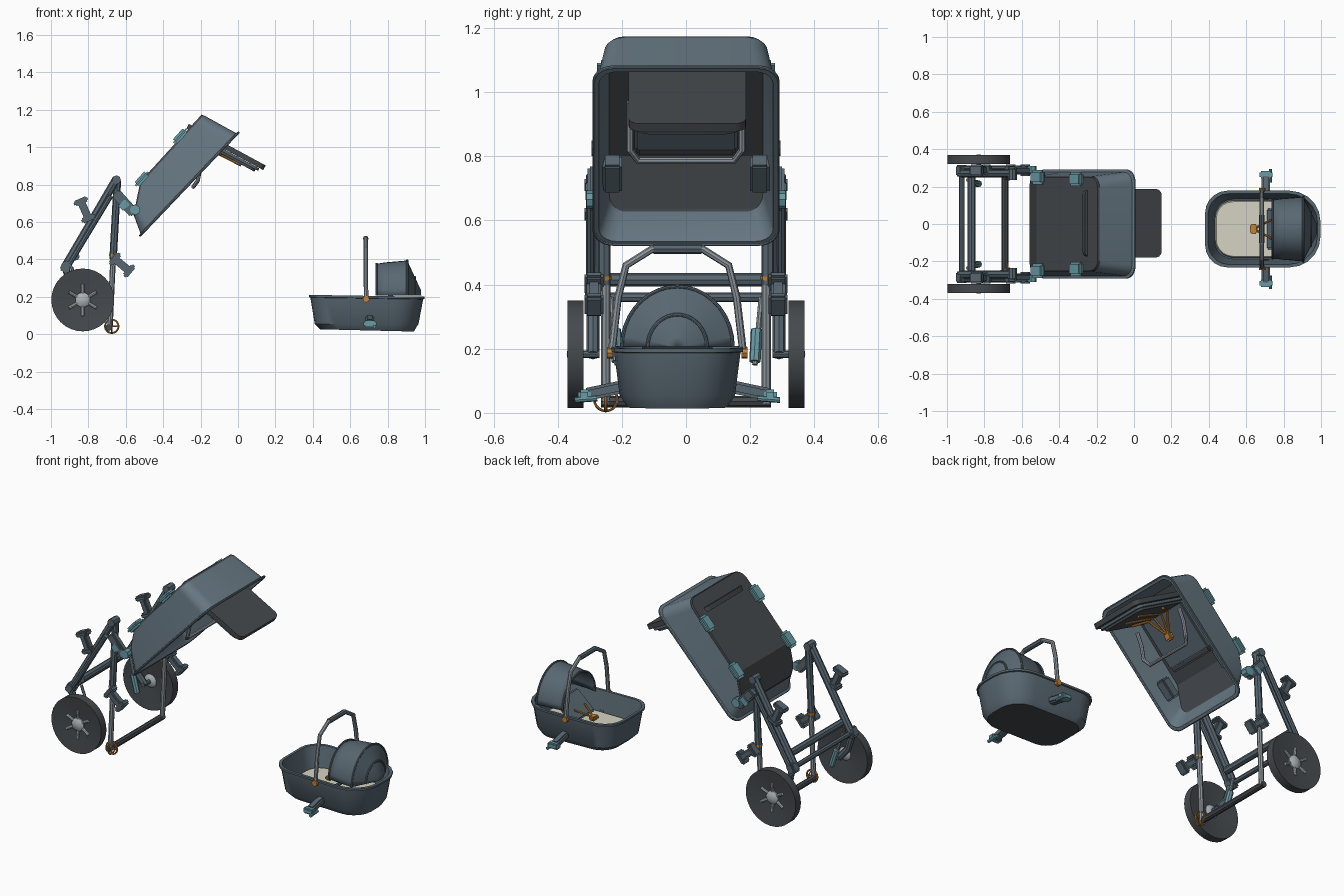
import bpy, bmesh, math
from mathutils import Vector, Matrix

cube = bpy.data.objects.get("Cube")
if cube:
    bpy.data.objects.remove(cube)


def material(name, *rgb):
    lin = [((c / 255 + 0.055) / 1.055) ** 2.4 for c in rgb] + [1]
    m = bpy.data.materials.new(name)
    m.use_nodes = True
    m.diffuse_color = lin
    m.node_tree.nodes["Principled BSDF"].inputs["Base Color"].default_value = lin
    return m


SLATE = material("slate fabric", 102, 119, 130)
FRAME = material("dark slate", 88, 103, 113)
COAL = material("charcoal", 69, 73, 77)
TEAL = material("teal plastic", 105, 155, 165)
ORANGE = material("orange webbing", 194, 130, 55)
CREAM = material("cream lining", 214, 212, 194)
SILVER = material("silver tube", 142, 150, 157)
PALE = material("pale hub metal", 172, 180, 185)
SIDES = (("left", 1), ("right", -1))


def finish(name, bm, *mats):
    bmesh.ops.recalc_face_normals(bm, faces=bm.faces)
    mesh = bpy.data.meshes.new(name)
    bm.to_mesh(mesh)
    bm.free()
    for m in mats:
        mesh.materials.append(m)
    ob = bpy.data.objects.new(name, mesh)
    bpy.context.scene.collection.objects.link(ob)
    return ob


def box(name, centre, size, mat, tilt=0, roll=0, bevel=0.008):
    bm = bmesh.new()
    bmesh.ops.create_cube(bm, size=1)
    bmesh.ops.scale(bm, vec=size, verts=bm.verts)
    bmesh.ops.bevel(bm, geom=bm.edges[:], offset=bevel, segments=2, affect='EDGES')
    rot = Matrix.Rotation(math.radians(tilt), 4, 'Y') @ Matrix.Rotation(math.radians(roll), 4, 'X')
    bm.transform(Matrix.Translation(centre) @ rot)
    return finish(name, bm, mat)


def tube(name, points, radius, mat, cyclic=False):
    curve = bpy.data.curves.new(name, 'CURVE')
    curve.dimensions = '3D'
    curve.bevel_depth = radius
    curve.bevel_resolution = 2
    curve.use_fill_caps = True
    spline = curve.splines.new('POLY')
    spline.points.add(len(points) - 1)
    for p, co in zip(spline.points, points):
        p.co = (*co, 1)
    spline.use_cyclic_u = cyclic
    temp = bpy.data.objects.new(name, curve)
    bm = bmesh.new()
    mesh = bpy.data.meshes.new_from_object(temp)
    bm.from_mesh(mesh)
    bpy.data.objects.remove(temp)
    bpy.data.meshes.remove(mesh)
    for f in bm.faces:
        f.material_index = 0
    return finish(name, bm, mat)


def lathe(name, profile, origin, axis, mat, sweep=2 * math.pi, n=32):
    # profile holds (distance along axis, radius)
    bm = bmesh.new()
    full = sweep > 6
    rows = []
    for i in range(n if full else n + 1):
        c, s = math.cos(sweep * i / n), math.sin(sweep * i / n)
        rows.append([bm.verts.new(Vector(origin) + Vector(
            (a, r * c, r * s) if axis == 'X' else (r * c, a, r * s))) for a, r in profile])
    for i in range(n):
        p, q = rows[i], rows[(i + 1) % len(rows)]
        for j in range(len(profile) - 1):
            bm.faces.new((p[j], p[j + 1], q[j + 1], q[j]))
    bmesh.ops.remove_doubles(bm, verts=bm.verts, dist=0.0001)
    return finish(name, bm, mat)


def half_ring(u0, u1, hw, r0, r1, mids=()):
    pts = []
    for u, r, start in ((u0 + r0, r0, 180), (u1 - r1, r1, 90)):
        for k in range(6):
            a = math.radians(start - 18 * k)
            pts.append((u + r * math.cos(a), hw - r + r * math.sin(a)))
        if start == 180:
            pts += [(m, hw) for m in mids]
    return pts


def tub(name, levels, place, mats, mids=()):
    # loft symmetric rounded rings, closing both ends with cross strips
    bm = bmesh.new()
    rings = []
    for *shape, depth in levels:
        half = half_ring(*shape, mids)
        full = half + [(u, -y) for u, y in reversed(half)]
        rings.append([bm.verts.new(place(u, y, depth(u))) for u, y in full])
    n = len(rings[0])
    for a, b in zip(rings, rings[1:]):
        for i in range(n):
            bm.faces.new((a[i], a[(i + 1) % n], b[(i + 1) % n], b[i]))
    for ring, index in ((rings[0], 1), (rings[-1], 2)):
        for i in range(n // 2 - 1):
            bm.faces.new((ring[i], ring[i + 1], ring[n - 2 - i], ring[n - 1 - i])).material_index = index
    return finish(name, bm, *mats)


# Tilted seat shell, opening forward and down
def seat_point(u, y, d):
    return (-0.52 + 0.69 * u - 0.724 * d, y, 0.524 + 0.724 * u + 0.69 * d)


def seat_depth(u):
    return 0.093 + (u - 0.05) * 0.625 if u < 0.21 else 0.193 + (u - 0.21) * 0.02


tub("seat_shell", [
    (0.05, 0.70, 0.255, 0.06, 0.06, seat_depth),
    (0.01, 0.75, 0.278, 0.06, 0.06, lambda u: 0.012),
    (0, 0.761, 0.288, 0.06, 0.06, lambda u: 0.01),
    (0, 0.761, 0.288, 0.06, 0.06, lambda u: 0),
    (0.015, 0.745, 0.272, 0.055, 0.055, lambda u: 0),
    (0.06, 0.69, 0.24, 0.05, 0.05, lambda u: seat_depth(u) - 0.012),
], seat_point, (SLATE, COAL, COAL), (0.21,))
tub("seat_back_panel", [(0.052, 0.698, 0.253, 0.06, 0.06, seat_depth),
                        (0.055, 0.695, 0.25, 0.06, 0.06, lambda u: seat_depth(u) + 0.01)],
    seat_point, (COAL, COAL, COAL), (0.21,))
rim = half_ring(0, 0.761, 0.286, 0.06, 0.06)
tube("seat_rim", [seat_point(u, y, 0.004) for u, y in rim + [(u, -y) for u, y in reversed(rim)]],
     0.006, SLATE, True)
box("seat_pad", seat_point(0.45, 0, 0.12), (0.3, 0.32, 0.03), FRAME, -46.4)
box("seat_pad_edge", seat_point(0.295, 0, 0.12), (0.035, 0.31, 0.025), COAL, -46.4)


# Footrest plates that slide out of the shell
def footrest_point(u, y, d):
    return (-0.05 + 0.88 * u + 0.475 * d, y + 0.004, 0.992 - 0.475 * u + 0.88 * d)


for name, u0, u1, hw, low, high, mat in (("top", -0.25, 0.217, 0.183, -0.013, 0.015, COAL),
                                         ("middle", -0.24, 0.195, 0.17, -0.03, -0.015, FRAME),
                                         ("lower", -0.2, 0.18, 0.155, -0.043, -0.03, COAL)):
    tub(f"footrest_{name}", [(u0, u1, hw, 0.035, 0.035, lambda u, d=low: d),
                             (u0, u1, hw, 0.035, 0.035, lambda u, d=high: d)],
        footrest_point, (mat, mat, mat))

half = [(-0.17, 0.175, 0.97), (-0.2, 0.175, 0.9), (-0.215, 0.175, 0.82), (-0.24, 0.15, 0.787)]
tube("bumper_bar", half + [(x, -y, z) for x, y, z in reversed(half)], 0.011, SILVER)
box("seat_buckle", (-0.245, 0, 0.9), (0.03, 0.05, 0.045), ORANGE, 28)

for side, s in SIDES:
    # Harness straps fanning out beneath the footrest
    for end, u, y in (("inner", 0.1, 0.05), ("outer", -0.02, 0.13)):
        tube(f"{side}_{end}_seat_strap", [(-0.245, 0, 0.9), footrest_point(-0.1, s * y * 0.6, -0.052),
                                          footrest_point(u, s * y, -0.047)], 0.007, ORANGE)
    box(f"{side}_inner_bracket", (-0.43, s * 0.23, 0.745), (0.12, 0.06, 0.06), FRAME, -46)
    # Clips on the back of the shell
    for end, u, y, d in (("upper", 0.533, 0.24, 0.217), ("lower", 0.225, 0.25, 0.207)):
        box(f"{side}_{end}_clip", seat_point(u, s * y, d), (0.1, 0.075, 0.034), TEAL, -48, bevel=0.012)

    # Folding frame legs
    tube(f"{side}_front_leg", [(-0.65, s * 0.27, 0.83), (-0.925, s * 0.27, 0.36)], 0.022, FRAME)
    tube(f"{side}_outer_leg", [(-0.68, s * 0.298, 0.74), (-0.91, s * 0.298, 0.36)], 0.014, FRAME)
    tube(f"{side}_rear_leg_upper", [(-0.645, s * 0.255, 0.82), (-0.668, s * 0.255, 0.4)], 0.02, FRAME)
    tube(f"{side}_rear_leg_lower", [(-0.668, s * 0.25, 0.4), (-0.685, s * 0.25, 0.03)], 0.015, SILVER)
    tube(f"{side}_leg_ring", [(-0.667, s * 0.254, 0.427), (-0.668, s * 0.254, 0.415)], 0.0215, ORANGE)
    tube(f"{side}_leg_pivot", [(-0.65, s * 0.235, 0.825), (-0.65, s * 0.295, 0.825)], 0.024, FRAME)
    box(f"{side}_leg_foot", (-0.92, s * 0.285, 0.36), (0.06, 0.06, 0.05), FRAME, -60)
    tube(f"{side}_wheel_fork", [(-0.92, s * 0.29, 0.35), (-0.89, s * 0.29, 0.25), (-0.83, s * 0.29, 0.18)],
         0.02, FRAME)
    tube(f"{side}_shock", [(-0.89, s * 0.235, 0.36), (-0.83, s * 0.215, 0.15)], 0.009, SILVER)
    tube(f"{side}_shock_spring", [(-0.86, s * 0.22, 0.26), (-0.83, s * 0.215, 0.16)], 0.018, TEAL)

    # Arm joining the shell to the frame
    box(f"{side}_seat_arm", (-0.605, s * 0.287, 0.7), (0.15, 0.04, 0.055), FRAME, 48)
    tube(f"{side}_seat_joint", [(-0.55, s * 0.272, 0.665), (-0.55, s * 0.31, 0.665)], 0.028, TEAL)
    box(f"{side}_joint_cover", (-0.61, s * 0.307, 0.69), (0.04, 0.014, 0.05), TEAL, 48, bevel=0.004)

    # Accessory brackets, each a post with a cap at both ends
    for end, x, z, tilt in (("upper", -0.82, 0.665, 66), ("lower", -0.62, 0.37, 40)):
        centre = Vector((x, s * 0.287, z))
        along = Vector((math.cos(math.radians(tilt)), 0, -math.sin(math.radians(tilt))))
        box(f"{side}_{end}_bracket_post", centre, (0.11, 0.045, 0.042), FRAME, tilt)
        for k, which in ((1, "outer"), (-1, "inner")):
            box(f"{side}_{end}_bracket_{which}_cap", centre + along * 0.05 * k, (0.03, 0.06, 0.08), FRAME, tilt)

    # Dished wheel, hub and spokes
    lathe(f"{side}_wheel", [(s * a, r) for a, r in (
        (-0.002, 0), (-0.002, 0.05), (-0.024, 0.15), (-0.025, 0.168), (0.025, 0.168), (0.024, 0.155),
        (0.004, 0.045), (0.004, 0))], (-0.83, s * 0.345, 0.183), 'Y', COAL)
    lathe(f"{side}_hub", [(-0.022, 0), (-0.018, 0.025), (-0.008, 0.04), (0.008, 0.04), (0.018, 0.025), (0.022, 0)],
          (-0.83, s * 0.35, 0.183), 'Y', PALE, n=20)
    for k in range(6):
        a = math.radians(60 * k + 30)
        c, d = math.cos(a), math.sin(a)
        tube(f"{side}_spoke_{k}", [(-0.83 + r * c, s * (0.347 + 0.14 * r), 0.183 + r * d) for r in (0.02, 0.085)],
             0.009, PALE)
    tube(f"{side}_axle", [(-0.83, s * 0.27, 0.183), (-0.83, s * 0.34, 0.183)], 0.012, FRAME)

# Cross bars
for name, x, z, r, mat in (("lower_cross_bar", -0.92, 0.36, 0.015, FRAME),
                           ("upper_cross_bar", -0.868, 0.415, 0.021, FRAME),
                           ("bottom_bar", -0.69, 0.035, 0.018, COAL)):
    tube(name, [(x, -0.265, z), (x, 0.265, z)], r, mat)

# Brake ring with crossed spokes
ring = [(-0.675 + 0.036 * math.cos(k * math.pi / 10), -0.25, 0.042 + 0.036 * math.sin(k * math.pi / 10))
        for k in range(20)]
tube("brake_ring", ring, 0.005, ORANGE, True)
for k in (0, 5):
    tube(f"brake_ring_spoke_{k}", [ring[k], ring[k + 10]], 0.004, ORANGE)
tube("brake_ring_hoop", [(-0.675, -0.25 + x + 0.675, z) for x, y, z in ring], 0.004, ORANGE, True)

# Detached carry basket
MID = -0.027


def basket_point(u, y, d):
    return (u, y + MID, d)


def basket_top(u):
    return 0.21 - 0.016 * (u - 0.38)


tub("basket", [
    (0.44, 0.94, 0.155, 0.1, 0.12, lambda u: 0.026 - 0.024 * (u - 0.44)),
    (0.41, 0.965, 0.18, 0.11, 0.14, lambda u: 0.055),
    (0.387, 0.99, 0.197, 0.12, 0.16, lambda u: basket_top(u) - 0.014),
    (0.38, 0.997, 0.205, 0.12, 0.165, lambda u: basket_top(u) - 0.012),
    (0.38, 0.997, 0.205, 0.12, 0.165, basket_top),
    (0.396, 0.981, 0.189, 0.11, 0.155, basket_top),
    (0.43, 0.95, 0.16, 0.1, 0.12, lambda u: 0.06),
], basket_point, (FRAME, COAL, FRAME))
tub("mattress", [(0.437, 0.943, 0.15, 0.1, 0.12, lambda u: 0.062),
                 (0.433, 0.947, 0.153, 0.1, 0.12, lambda u: 0.085),
                 (0.44, 0.94, 0.146, 0.09, 0.11, lambda u: 0.095)],
    basket_point, (CREAM, CREAM, CREAM))
box("basket_backrest", (0.77, MID, 0.165), (0.16, 0.22, 0.018), FRAME, -42)

# Hood with ribs
NARROW = 0.92
profile = [(0.74, 0.17), (0.79, 0.178), (0.905, 0.188), (0.945, 0.1), (0.978, 0.03), (0.98, 0)]
hood = lathe("basket_hood", profile, (0, 0, 0.206), 'X', FRAME, math.pi, 18)
hood.scale.y = NARROW
hood.location.y = MID
solid = hood.modifiers.new("Thickness", 'SOLIDIFY')
solid.thickness = 0.006
for rib, (x, r) in (("front", profile[0]), ("crown", profile[2]), ("rear", profile[3])):
    arc = [k * math.pi / 18 for k in range(19)]
    tube(f"hood_{rib}_rib", [(x, MID + NARROW * r * math.cos(a), 0.206 + r * math.sin(a)) for a in arc],
         0.006, FRAME)

# Carry handle
half = [(0.685, 0.205, 0.19), (0.683, 0.185, 0.36), (0.683, 0.16, 0.46), (0.683, 0.08, 0.51)]
tube("carry_handle", [(x, y + MID, z) for x, y, z in half] +
     [(x, MID - y, z) for x, y, z in reversed(half)], 0.012, SILVER)
tube("handle_grip", [(0.683, MID - 0.075, 0.511), (0.683, MID + 0.075, 0.511)], 0.015, FRAME)
box("basket_buckle", (0.64, MID, 0.13), (0.04, 0.055, 0.025), ORANGE)
for side, s in SIDES:
    tube(f"{side}_handle_knob", [(0.685, MID + s * 0.2, 0.187), (0.685, MID + s * 0.219, 0.187)], 0.018, ORANGE)
    tube(f"{side}_basket_strap", [(0.64, MID, 0.13), (0.735, MID + s * 0.05, 0.17)], 0.006, ORANGE)
    # Side mounting arms
    box(f"{side}_basket_arm", (0.705, MID + s * 0.225, 0.07), (0.045, 0.13, 0.04), FRAME, roll=-s * 12)
    box(f"{side}_arm_pad", (0.705, MID + s * 0.29, 0.055), (0.07, 0.04, 0.035), TEAL)
    tube(f"{side}_arm_pin", [(0.73, MID + s * 0.25, 0.045), (0.73, MID + s * 0.32, 0.04)], 0.009, TEAL)

# Shading
bpy.ops.object.select_all(action='DESELECT')
for ob in bpy.context.scene.objects:
    if ob.type == 'MESH':
        ob.select_set(True)
        bpy.context.view_layer.objects.active = ob
bpy.ops.object.shade_smooth_by_angle(angle=math.radians(30))
